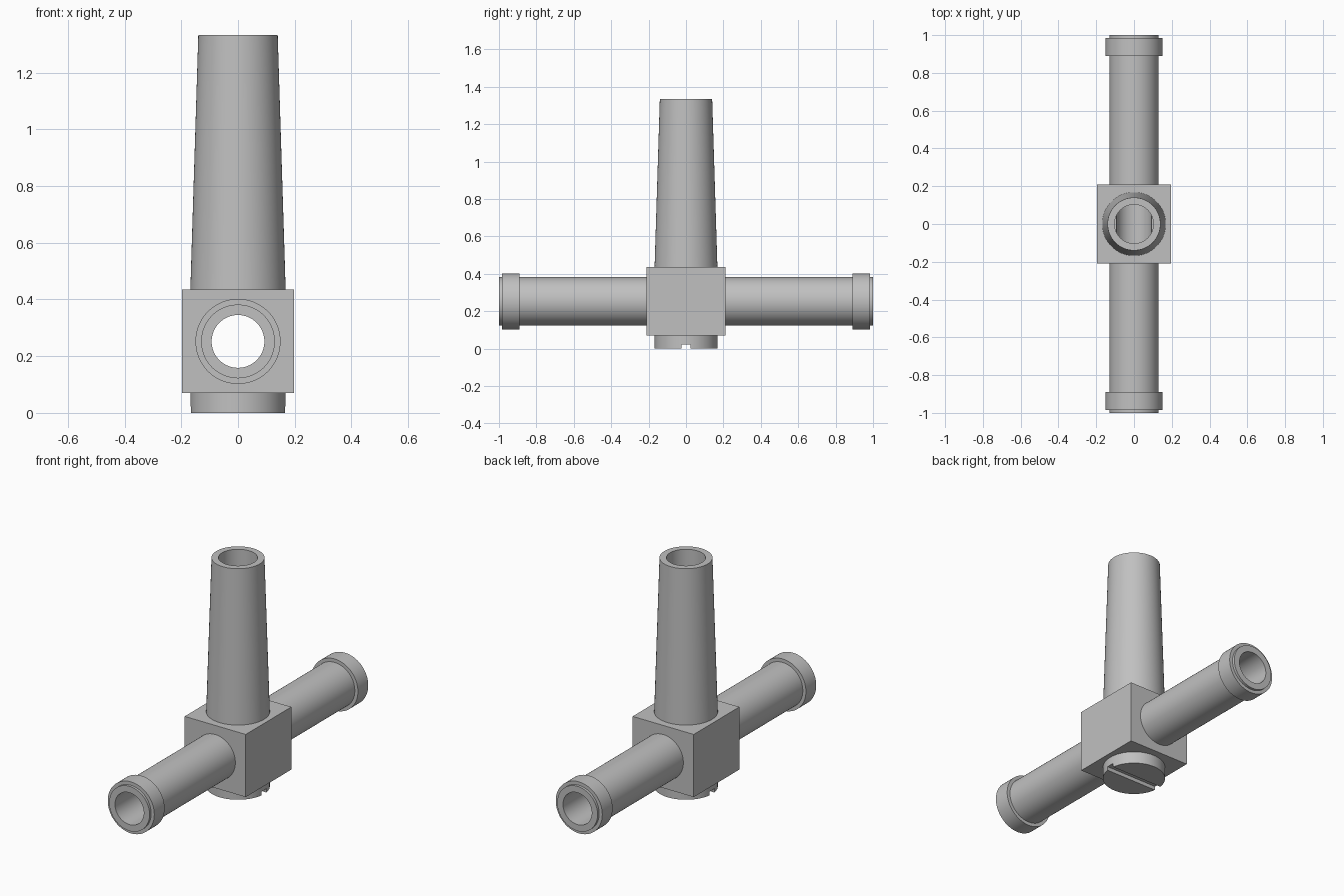
import bpy
import bmesh
import math
from mathutils import Matrix

if "Cube" in bpy.data.objects:
    bpy.data.objects.remove(bpy.data.objects["Cube"], do_unlink=True)

AXIS_Z = 0.252       # height of the cross pipe
BORE = 0.093         # cross pipe bore radius
STEM_BORE = 0.103    # upright stem bore radius
SIDES = 96

grey = bpy.data.materials.new("plain grey")
grey.use_nodes = True
colour = (0.53, 0.53, 0.53, 1)
grey.diffuse_color = colour
grey.node_tree.nodes["Principled BSDF"].inputs["Base Color"].default_value = colour


def finish(name, bm):
    bmesh.ops.recalc_face_normals(bm, faces=bm.faces)
    mesh = bpy.data.meshes.new(name)
    bm.to_mesh(mesh)
    bm.free()
    mesh.materials.append(grey)
    obj = bpy.data.objects.new(name, mesh)
    bpy.context.collection.objects.link(obj)
    return obj


def lathe(name, profile, matrix=Matrix(), closed=True):
    """Spin (radius, height) points around z; a closed profile makes a tube."""
    bm = bmesh.new()
    rings = [[bm.verts.new((r * math.cos(a), r * math.sin(a), h))
              for a in (math.tau * i / SIDES for i in range(SIDES))]
             for r, h in profile]
    pairs = list(zip(rings, rings[1:]))
    if closed:
        pairs.append((rings[-1], rings[0]))
    else:
        bm.faces.new(rings[0])
        bm.faces.new(rings[-1])
    for low, high in pairs:
        for i in range(SIDES):
            j = (i + 1) % SIDES
            bm.faces.new((low[i], low[j], high[j], high[i]))
    bm.transform(matrix)
    return finish(name, bm)


def box(name, size, centre):
    bm = bmesh.new()
    bmesh.ops.create_cube(bm, size=1)
    bm.transform(Matrix.Translation(centre) @ Matrix.Diagonal((*size, 1)))
    return finish(name, bm)


def cut(obj, cutter):
    mod = obj.modifiers.new("cut", 'BOOLEAN')
    mod.operation = 'DIFFERENCE'
    mod.solver = 'EXACT'
    mod.object = cutter
    cutter.hide_render = True
    cutter.hide_set(True)


def smooth(obj):
    # Apply the cuts, then shade round surfaces smooth and keep edges sharp
    bpy.ops.object.select_all(action='DESELECT')
    bpy.context.view_layer.objects.active = obj
    obj.select_set(True)
    for mod in list(obj.modifiers):
        bpy.ops.object.modifier_apply(modifier=mod.name)
    bpy.ops.object.shade_smooth_by_angle(angle=math.radians(30))


def along_y(sign):
    return Matrix.Translation((0, 0, AXIS_Z)) @ Matrix.Rotation(-sign * math.pi / 2, 4, 'X')


# Central block, bored through front to back and up into the stem
block = box("center_block", (0.394, 0.42, 0.365), (0, 0, 0.2525))
cross_cutter = lathe("cross_bore_cutter", [(BORE, -0.4), (BORE, 0.4)], along_y(1), False)
stem_cutter = lathe("stem_bore_cutter", [(STEM_BORE, AXIS_Z), (STEM_BORE, 0.6)], closed=False)
cut(block, cross_cutter)
cut(block, stem_cutter)

# Tapered hollow stem
stem = lathe("tapered_stem", [(0.168, 0.435), (0.14, 1.333),
                              (STEM_BORE, 1.333), (STEM_BORE, 0.435)])

# Front and back pipes with a collar and short lip at the end
pipe_profile = [(0.13, 0.21), (0.13, 0.89), (0.15, 0.89), (0.15, 0.985),
                (0.13, 0.985), (0.13, 1.0), (BORE, 1.0), (BORE, 0.21)]
pipes = [lathe(name, pipe_profile, along_y(sign))
         for name, sign in (("front_pipe", -1), ("back_pipe", 1))]

# Round plug underneath with a screwdriver slot
plug = lathe("bottom_plug", [(0.168, 0), (0.168, 0.07)], closed=False)
slot_cutter = box("slot_cutter", (0.5, 0.046, 0.044), (0, 0, 0))
cut(plug, slot_cutter)

for part in [block, stem, plug] + pipes:
    smooth(part)
for helper in (cross_cutter, stem_cutter, slot_cutter):
    bpy.data.objects.remove(helper, do_unlink=True)
